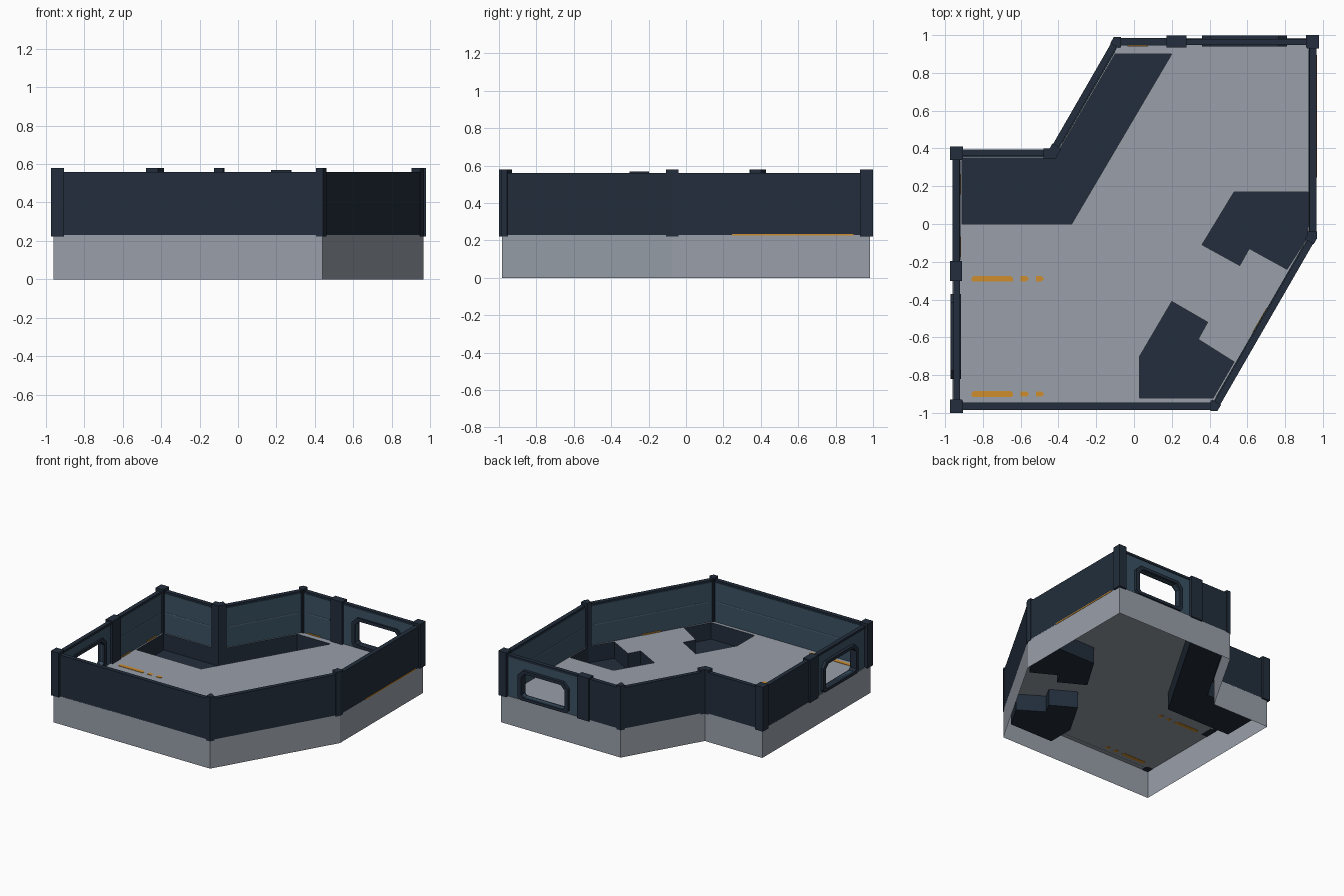
import bpy, bmesh
from mathutils import Vector, Matrix

if "Cube" in bpy.data.objects:
    bpy.data.objects.remove(bpy.data.objects["Cube"])

def mat(name, rgb):
    m = bpy.data.materials.new(name)
    m.diffuse_color = (*rgb, 1)
    m.use_nodes = True
    m.node_tree.nodes["Principled BSDF"].inputs["Base Color"].default_value = m.diffuse_color
    return m

NAVY = mat("dark navy", (0.016, 0.027, 0.045))
TEAL = mat("slate blue", (0.042, 0.083, 0.125))
LINE = mat("pale slate", (0.09, 0.15, 0.21))
GREY = mat("floor grey", (0.32, 0.35, 0.40))
ORANGE = mat("orange", (0.62, 0.27, 0.025))

FLOOR, WALL, TOP = 0.225, 0.23, 0.56

def finish(name, bm, material, matrix=None):
    if matrix:
        bm.transform(matrix)
    bmesh.ops.recalc_face_normals(bm, faces=bm.faces)
    me = bpy.data.meshes.new(name)
    bm.to_mesh(me)
    bm.free()
    me.materials.append(material)
    ob = bpy.data.objects.new(name, me)
    bpy.context.collection.objects.link(ob)
    return ob

def plate(name, loops, z0, z1, material, matrix=None):
    """Flat outline with optional holes, extruded from z0 to z1 (sheet if equal)."""
    bm = bmesh.new()
    for loop in loops:
        vs = [bm.verts.new((p[0], p[1], z0)) for p in loop]
        for a, b in zip(vs, vs[1:] + vs[:1]):
            bm.edges.new((a, b))
    bmesh.ops.triangle_fill(bm, edges=bm.edges[:], use_beauty=True, normal=(0, 0, 1))
    if z1 != z0:
        r = bmesh.ops.extrude_face_region(bm, geom=bm.faces[:], use_keep_orig=True)
        vs = [g for g in r["geom"] if isinstance(g, bmesh.types.BMVert)]
        bmesh.ops.translate(bm, verts=vs, vec=(0, 0, z1 - z0))
    return finish(name, bm, material, matrix)

def band(name, loop, z0, z1, material, cap=False):
    """Vertical sheet around an outline, with an optional bottom."""
    bm = bmesh.new()
    lo = [bm.verts.new((*p, z0)) for p in loop]
    hi = [bm.verts.new((*p, z1)) for p in loop]
    n = len(loop)
    for i in range(n):
        j = (i + 1) % n
        bm.faces.new((lo[i], lo[j], hi[j], hi[i]))
    if cap:
        bm.faces.new(lo)
    ob = finish(name, bm, material)
    if cap:
        ob.data.flip_normals()
    return ob

# Room outline, counter-clockwise from the front left corner
V = [Vector(p) for p in [(-0.96, -0.985), (0.44, -0.985), (0.965, -0.075), (0.965, 0.985),
                         (-0.105, 0.985), (-0.445, 0.395), (-0.96, 0.395)]]
N = len(V)
E = [(V[(i + 1) % N] - V[i]).normalized() for i in range(N)]
IN = [Vector((-e.y, e.x)) for e in E]

def corner(i, d):
    """Mitred corner moved inward by d."""
    i %= N
    a, b = IN[i - 1], IN[i]
    return V[i] + (a + b) * (d / (1 + a.dot(b)))

def side(i):
    """Matrix: local x along wall i, y up, z inward."""
    e, n, p = E[i], IN[i], V[i]
    return Matrix(((e.x, 0, n.x, p.x), (e.y, 0, n.y, p.y), (0, 1, 0, 0), (0, 0, 0, 1)))

def rect(u0, u1, v0, v1):
    return [(u0, v0), (u1, v0), (u1, v1), (u0, v1)]

def chamfered(u0, u1, v0, v1, c):
    return [(u0 + c / 2, v0), (u1 - c / 2, v0), (u1, v0 + c / 2), (u1, v1 - c),
            (u1 - c, v1), (u0 + c, v1), (u0, v1 - c), (u0, v0 + c / 2)]

# Pits sunk into the floor
PITS = {
    "long_pit": [(-0.91, 0.35), (-0.91, 0), (-0.33, 0), (0.2, 0.9), (-0.1, 0.9), (-0.42, 0.35)],
    "right_pit": [(0.53, 0.17), (0.36, -0.11), (0.56, -0.22), (0.61, -0.13), (0.81, -0.24),
                  (0.92, -0.07), (0.92, 0.17)],
    "front_pit": [(0.03, -0.92), (0.42, -0.92), (0.53, -0.73), (0.34, -0.61), (0.39, -0.52),
                  (0.2, -0.41), (0.03, -0.70)],
}
plate("floor", [V] + list(PITS.values()), FLOOR, FLOOR, GREY)
for name, loop in PITS.items():
    band(name, loop, 0.09, FLOOR, NAVY, cap=True)
band("base_skirt", V, 0, WALL, GREY)

# Solid walls with inner panels and a stripe; two walls stop at a window bay
SOLID_START = {3: 0.745}
SOLID_END = {6: 0.645}
for i in range(N):
    length = (V[(i + 1) % N] - V[i]).length
    u0, u1 = SOLID_START.get(i, 0), SOLID_END.get(i, length)
    a = [corner(i, 0), corner(i, 0.035)]
    b = [corner(i + 1, 0), corner(i + 1, 0.035)]
    if i in SOLID_START:
        a = [V[i] + E[i] * u0 + IN[i] * d for d in (0, 0.035)]
    if i in SOLID_END:
        b = [V[i] + E[i] * u1 + IN[i] * d for d in (0, 0.035)]
    plate(f"wall_{i}", [[a[0], b[0], b[1], a[1]]], FLOOR, TOP, NAVY)
    plate(f"inner_panel_{i}", [rect(u0 + 0.03, u1 - 0.03, FLOOR, TOP - 0.015)],
          0.034, 0.039, TEAL, side(i))
    plate(f"stripe_{i}", [rect(u0 + 0.06, u1 - 0.06, 0.385, 0.393)], 0.038, 0.041, LINE, side(i))

# Window bays: panel, frame, top rail and divider post
for name, i, u0, u1, w0, post in (("back", 3, 0.02, 0.745, 0.155, 0.74),
                                  ("left", 6, 0.645, 1.36, 0.765, 0.645)):
    w1 = w0 + 0.45
    m = side(i)
    hole = chamfered(w0 + 0.03, w1 - 0.03, 0.255, 0.45, 0.035)
    plate(name + "_window_panel", [rect(u0, u1, FLOOR, TOP - 0.01), hole], 0.012, 0.032, TEAL, m)
    plate(name + "_window_frame", [chamfered(w0, w1, 0.232, 0.475, 0.045), hole],
          -0.012, 0.045, NAVY, m)
    plate(name + "_top_rail", [rect(u0, u1, TOP - 0.018, TOP)], 0.005, 0.038, NAVY, m)
    plate(name + "_bay_post", [rect(post - 0.053, post + 0.053, 0.222, 0.57)],
          -0.013, 0.05, NAVY, m)

# Corner posts wrapping each bend
for i in range(N):
    p, n, L = V[i], IN, 0.055 if abs(E[i - 1].dot(E[i])) < 0.1 else 0.035
    back, fwd = p - E[i - 1] * L, p + E[i] * L
    o, d = -0.015 if abs(E[i - 1].dot(E[i])) < 0.1 else -0.004, 0.05
    pts = [back + n[i - 1] * o, corner(i, o), fwd + n[i] * o,
           fwd + n[i] * d, corner(i, d), back + n[i - 1] * d]
    plate(f"corner_post_{i}", [pts], 0.222, 0.58, NAVY)

# Orange floor markings beside the left window
for k, y in enumerate((-0.29, -0.90)):
    bar = chamfered(-0.86, -0.64, y - 0.015, y + 0.015, 0.012)
    chip = [(-0.6, y - 0.014), (-0.57, y - 0.014), (-0.555, y), (-0.57, y + 0.014), (-0.6, y + 0.014)]
    for j, shape in enumerate((bar, chip, [(x + 0.08, yy) for x, yy in chip])):
        plate(f"floor_mark_{k}_{j}", [shape], FLOOR - 0.002, FLOOR + 0.003, ORANGE)

# Orange light strips at the foot of the walls
for k, (i, u0, u1, w) in enumerate(((3, 0.89, 1.0, 0.039), (6, 0.13, 0.24, 0.039), (6, 0.46, 0.57, 0.039),
                                    (1, 0.45, 0.6, 0.039), (2, 0.32, 0.97, -0.003))):
    plate(f"light_strip_{k}", [rect(u0, u1, 0.226, 0.235)], w, w + 0.005, ORANGE, side(i))
